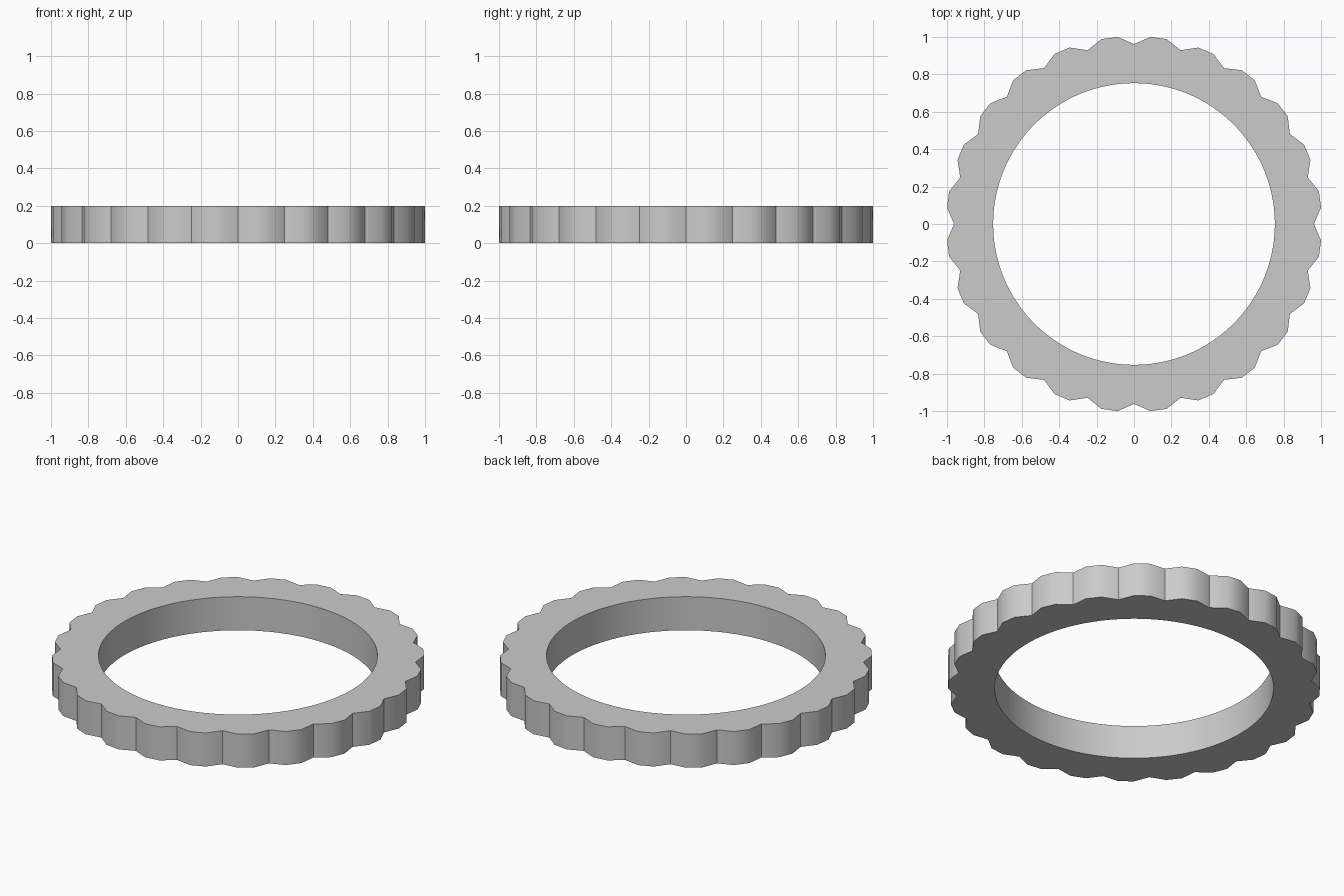
import bpy, bmesh
from math import cos, sin, radians

if "Cube" in bpy.data.objects:
    bpy.data.objects.remove(bpy.data.objects["Cube"])

LOBES, HEIGHT = 24, 0.2
R_TIP, R_VALLEY, R_INNER = 1.0038, 0.962, 0.753
N = LOBES * 3          # each scallop has three facets
INNER_SUB = 2          # inner bore is finer than the outer rim

bm = bmesh.new()


def ring(count, radius, z):
    return [bm.verts.new((radius(i) * cos(radians(360 * i / count)),
                          radius(i) * sin(radians(360 * i / count)), z))
            for i in range(count)]


# scalloped rim and round bore, bottom and top
outer = [ring(N, lambda i: R_VALLEY if i % 3 == 0 else R_TIP, z) for z in (0, HEIGHT)]
inner = [ring(N * INNER_SUB, lambda i: R_INNER, z) for z in (0, HEIGHT)]

# vertical walls
for i in range(N):
    j = (i + 1) % N
    bm.faces.new((outer[0][i], outer[0][j], outer[1][j], outer[1][i]))
M = N * INNER_SUB
for i in range(M):
    j = (i + 1) % M
    bm.faces.new((inner[0][j], inner[0][i], inner[1][i], inner[1][j]))

# flat top and bottom
for k in (0, 1):
    for i in range(N):
        j = (i + 1) % N
        arc = [inner[k][(i * INNER_SUB + s) % M] for s in range(INNER_SUB, -1, -1)]
        face = [outer[k][i], outer[k][j]] + arc
        bm.faces.new(face if k else face[::-1])

mesh = bpy.data.meshes.new("scalloped_ring")
bm.to_mesh(mesh)
bm.free()
obj = bpy.data.objects.new("scalloped_ring", mesh)
bpy.context.collection.objects.link(obj)

# smooth lobes, sharp valleys
bpy.context.view_layer.objects.active = obj
obj.select_set(True)
bpy.ops.object.shade_smooth_by_angle(angle=radians(40))
